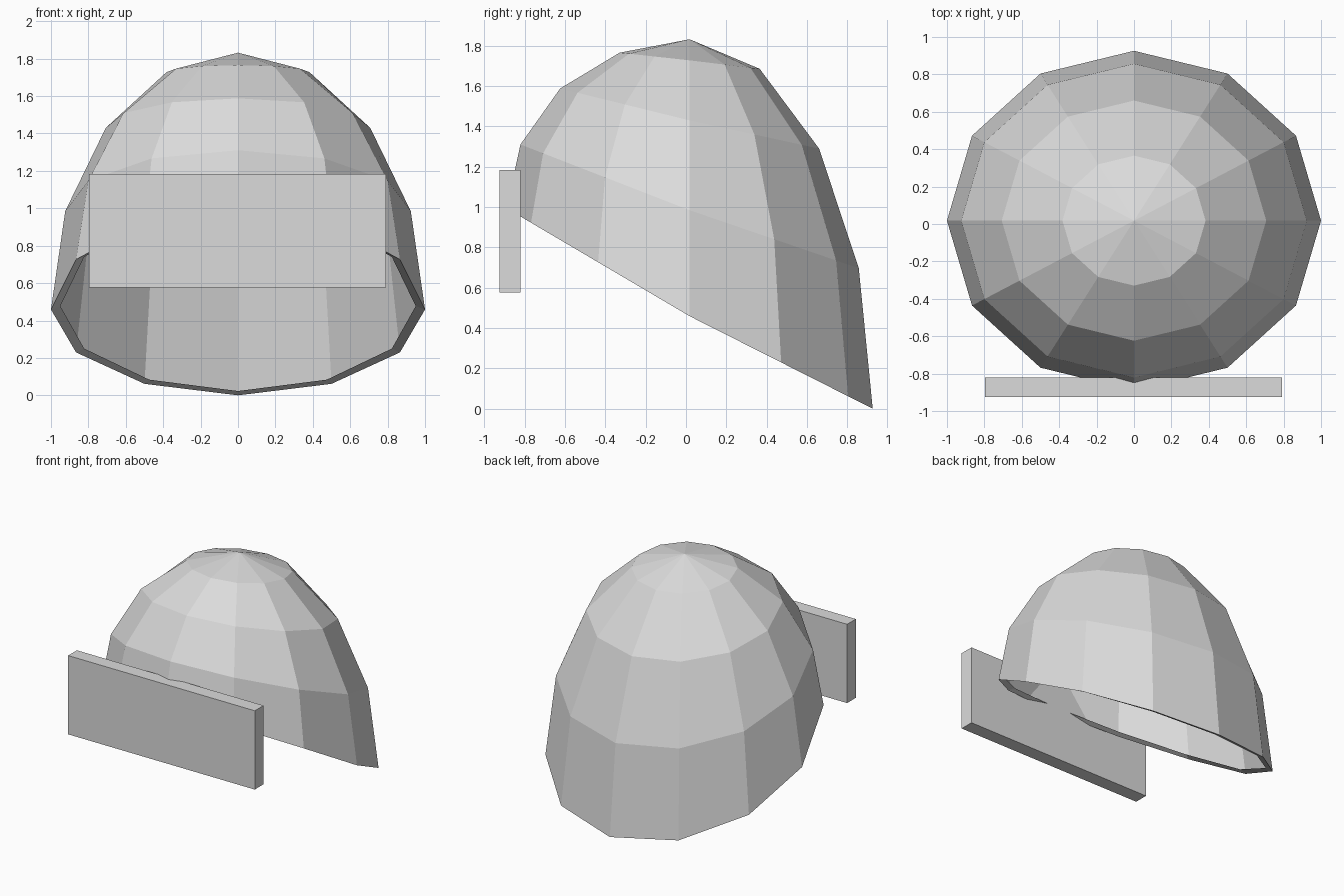
import bpy
import bmesh
from math import sin, cos, pi

cube = bpy.data.objects.get("Cube")
if cube:
    bpy.data.objects.remove(cube, do_unlink=True)

grey = bpy.data.materials.new("light_grey")
grey.use_nodes = True
colour = (0.71, 0.71, 0.71, 1)
grey.diffuse_color = colour
grey.node_tree.nodes["Principled BSDF"].inputs["Base Color"].default_value = colour

SIDES, RINGS = 12, 4
CENTRE_Y, RIM_Z, HEIGHT = 0.018, 0.459, 1.373
# How far each ring rises at the front and drops at the back
FRONT_RISE = (0.535, 0.326, 0.158, 0.038)
BACK_DROP = (0.459, 0.288, 0.14, 0.042)


def finish(name, bm):
    bmesh.ops.recalc_face_normals(bm, faces=bm.faces)
    mesh = bpy.data.meshes.new(name)
    bm.to_mesh(mesh)
    bm.free()
    mesh.materials.append(grey)
    obj = bpy.data.objects.new(name, mesh)
    bpy.context.collection.objects.link(obj)
    return obj


def add_ring(bm, i, scale=1.0, lift=0.0):
    """Tilted ring of the dome; lift raises it towards the front."""
    lat = i * pi / 2 / RINGS
    ring = []
    for k in range(SIDES):
        a = 2 * pi * k / SIDES
        s = sin(a)
        tilt = -s * (BACK_DROP[i] if s > 0 else FRONT_RISE[i])
        ring.append(bm.verts.new((scale * cos(lat) * cos(a),
                                  CENTRE_Y + scale * 0.908 * cos(lat) * s,
                                  RIM_Z + HEIGHT * sin(lat) + scale * tilt + lift * (1 - s))))
    return ring


def bridge(bm, a, b):
    for k in range(SIDES):
        n = (k + 1) % SIDES
        bm.faces.new((a[k], a[n], b[n], b[k]))


# Helmet shell: one thin skin with a narrow lip turned in along the rim
bm = bmesh.new()
rings = [add_ring(bm, 0, 0.95, 0.018)] + [add_ring(bm, i) for i in range(RINGS)]
for low, high in zip(rings, rings[1:]):
    bridge(bm, low, high)
apex = bm.verts.new((0, CENTRE_Y, RIM_Z + HEIGHT))
for k in range(SIDES):
    bm.faces.new((rings[-1][k], rings[-1][(k + 1) % SIDES], apex))
finish("helmet_shell", bm)

# Flat visor plate across the front
bm = bmesh.new()
bmesh.ops.create_cube(bm, size=1)
bmesh.ops.scale(bm, vec=(1.588, 0.106, 0.606), verts=bm.verts)
visor = finish("visor_plate", bm)
visor.location = (-0.003, -0.873, 0.88)
